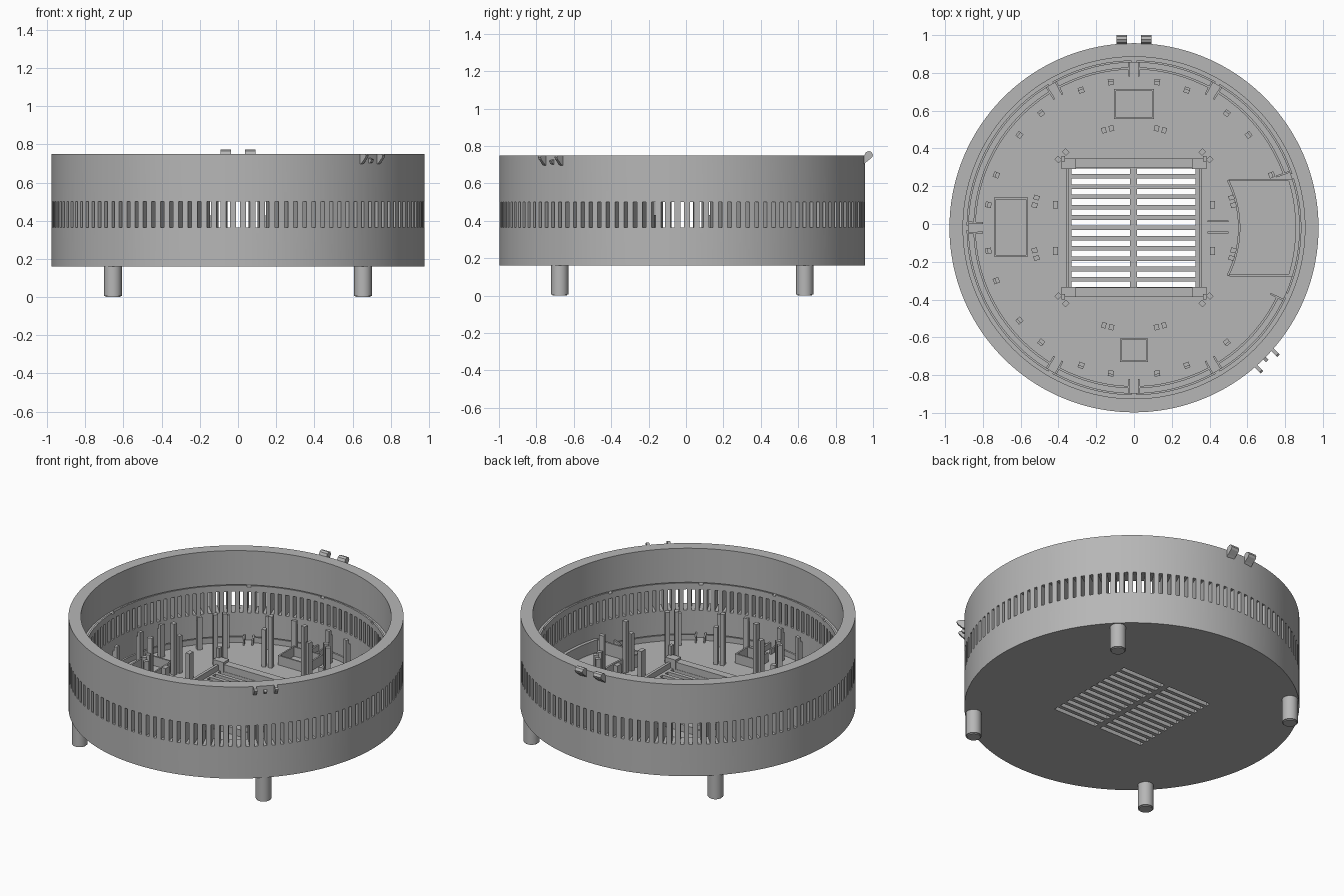
import bpy, bmesh
from math import radians, cos, sin, pi
from mathutils import Matrix, Vector

if "Cube" in bpy.data.objects:
    bpy.data.objects.remove(bpy.data.objects["Cube"])

CENTER_Y = -0.02
FLOOR, BASE, RIM, LEDGE = 0.19, 0.16, 0.75, 0.53
OUTER, INNER, LOWER = 0.977, 0.905, 0.875

grey = bpy.data.materials.new("matte_grey")
grey.use_nodes = True
grey.diffuse_color = (0.47, 0.47, 0.47, 1)
grey.node_tree.nodes["Principled BSDF"].inputs["Base Color"].default_value = grey.diffuse_color


def finish(name, bm, smooth=False):
    bmesh.ops.recalc_face_normals(bm, faces=bm.faces)
    mesh = bpy.data.meshes.new(name)
    bm.to_mesh(mesh)
    bm.free()
    mesh.materials.append(grey)
    ob = bpy.data.objects.new(name, mesh)
    bpy.context.collection.objects.link(ob)
    ob.location.y = CENTER_Y
    if smooth:
        shade(ob)
    return ob


def shade(ob):
    bpy.ops.object.select_all(action='DESELECT')
    ob.select_set(True)
    bpy.context.view_layer.objects.active = ob
    bpy.ops.object.shade_smooth_by_angle(angle=radians(30))


def turn(deg):
    return Matrix.Rotation(radians(deg), 4, 'Z')


def box(bm, x, y, sx, sy, z0, z1, deg=0):
    """Box centred at x, y, then turned about the body's axis."""
    m = (turn(deg) @ Matrix.Translation((x, y, (z0 + z1) / 2))
         @ Matrix.Diagonal((sx, sy, z1 - z0, 1)))
    bmesh.ops.create_cube(bm, size=1, matrix=m)


def arc(bm, r0, r1, a0, a1, z0, z1):
    """Curved wall between two radii and two angles."""
    n = max(2, round((a1 - a0) / 1.5))
    prev = first = None
    for i in range(n + 1):
        m = turn(a0 + (a1 - a0) * i / n)
        cur = [bm.verts.new(m @ Vector((r, 0, z)))
               for r, z in ((r0, z0), (r1, z0), (r1, z1), (r0, z1))]
        if prev:
            for k in range(4):
                bm.faces.new((prev[k], prev[k - 1], cur[k - 1], cur[k]))
        first = first or cur
        prev = cur
    bm.faces.new(first)
    bm.faces.new(prev)


def lug(bm, profile, width, deg, shift=0):
    """Radial profile given a width along the tangent."""
    m = turn(deg)
    sides = [[bm.verts.new(m @ Vector((r, shift + s * width / 2, z))) for r, z in profile]
             for s in (-1, 1)]
    bm.faces.new(sides[0])
    bm.faces.new(sides[1])
    for k in range(len(profile)):
        bm.faces.new((sides[0][k - 1], sides[0][k], sides[1][k], sides[1][k - 1]))


# Round body: floor and stepped wall in one lathe
bm = bmesh.new()
SEG = 240
rings = [[bm.verts.new((r * cos(2 * pi * (i + .5) / SEG), r * sin(2 * pi * (i + .5) / SEG), z))
          for i in range(SEG)]
         for r, z in ((OUTER, BASE), (OUTER, RIM), (INNER, RIM),
                      (INNER, LEDGE), (LOWER, LEDGE), (LOWER, FLOOR))]
for a, b in zip(rings, rings[1:]):
    for i in range(SEG):
        bm.faces.new((a[i - 1], a[i], b[i], b[i - 1]))
bm.faces.new(rings[0])
bm.faces.new(rings[-1])
body = finish("round_body", bm)

# Cutter for wall vents and floor grille
bm = bmesh.new()
for i in range(120):
    box(bm, 0.925, 0, 0.2, 0.021, 0.365, 0.50, i * 3)
for i in range(12):
    for x in (-0.175, 0.17):
        box(bm, x, (i - 5.5) * 0.0545, 0.31, 0.03, 0.1, 0.3)
cutter = finish("vent_cutter", bm)
cutter.hide_render = True
cutter.hide_viewport = True
cut = body.modifiers.new("vents", 'BOOLEAN')
cut.operation = 'DIFFERENCE'
cut.solver = 'EXACT'
cut.object = cutter
bpy.context.view_layer.update()
cut_mesh = bpy.data.meshes.new_from_object(body.evaluated_get(bpy.context.evaluated_depsgraph_get()))
body.modifiers.clear()
body.data = cut_mesh
bpy.data.objects.remove(cutter)
shade(body)

# Four feet
bm = bmesh.new()
for sx in (-1, 1):
    for sy in (-1, 1):
        bmesh.ops.create_cone(bm, cap_ends=True, segments=32, radius1=0.046, radius2=0.046,
                              depth=0.17, matrix=Matrix.Translation((sx * .655, sy * .655, 0.085)))
bottom = [e for e in bm.edges if all(v.co.z < 0.01 for v in e.verts)]
bmesh.ops.bevel(bm, geom=bottom, offset=0.006, segments=2, affect='EDGES')
finish("feet", bm, True)

# Broken ring on the floor with end ribs, and lip on the ledge
fence, lip = bmesh.new(), bmesh.new()
stops = [18, 60, 90, 120, 180, 240, 270, 300, 336]
for a, b in zip(stops, stops[1:]):
    a, b = a + 1.8, b - 1.8
    arc(fence, 0.838, 0.850, a, b, FLOOR - .005, 0.225)
    for end in (a, b):
        box(fence, 0.838, 0, 0.075, 0.01, FLOOR - .005, 0.225, end)
for a, b in zip(stops, stops[1:] + [378]):
    arc(lip, LOWER, 0.886, a + 0.8, b - 0.8, LEDGE - .005, LEDGE + .01)
finish("floor_ring", fence, True)
finish("ledge_lip", lip, True)

# Outer ring of short posts, either side of each 30 degree mark
bm = bmesh.new()
for k in range(12):
    for off in (-9, 9):
        if (k, off) not in ((0, 9), (0, -9), (11, 9), (11, -9)):
            box(bm, 0.775, 0, 0.02, 0.03, FLOOR - .005, 0.40, k * 30 + off)
            box(bm, 0.79, 0, 0.012, 0.03, FLOOR - .005, 0.37, k * 30 + off)
finish("outer_posts", bm)

# Inner ring of tall stepped posts
bm = bmesh.new()
for q in range(4):
    for a, side in ((15, 1), (75, -1), (45, 1), (45, -1)):
        spread = 2.2 if a != 45 else 3
        box(bm, 0.54, 0, 0.03, 0.026, FLOOR - .005, 0.52, q * 90 + a - side * spread)
        box(bm, 0.54, 0, 0.03, 0.024, FLOOR - .005, 0.43, q * 90 + a + side * spread)
for x in (-0.416, 0.416):
    for y in (-0.122, 0.122):
        box(bm, x, y, 0.028, 0.042, FLOOR - .005, 0.36)
finish("inner_posts", bm)

# Raised frame around the floor grille
bm = bmesh.new()
for s in (-1, 1):
    box(bm, 0, s * 0.342, 0.62, 0.05, FLOOR - .005, 0.235)
    box(bm, s * 0.352, 0, 0.018, 0.66, FLOOR - .005, 0.225)
    for t in (-1, 1):
        box(bm, s * 0.345, t * 0.34, 0.075, 0.055, FLOOR - .005, 0.25)
        box(bm, s * 0.375, t * 0.365, 0.02, 0.03, FLOOR - .005, 0.31)
finish("grille_frame", bm)


# Open rectangular trays on the floor
def tray(name, x0, x1, y0, y1, height, t=0.01):
    bm = bmesh.new()
    cx, cy = (x0 + x1) / 2, (y0 + y1) / 2
    for x in (x0, x1):
        box(bm, x, cy, t, y1 - y0 + t, FLOOR - .005, height)
    for y in (y0, y1):
        box(bm, cx, y, x1 - x0 - t, t, FLOOR - .005, height)
    finish(name, bm)


tray("back_tray", -0.10, 0.10, 0.58, 0.73, 0.25)
tray("right_tray", -0.735, -0.566, -0.148, 0.155, 0.25)
tray("front_tray", -0.07, 0.07, -0.705, -0.59, 0.25)

# Side compartment with a bowed inner wall
bm = bmesh.new()
for s in (-1, 1):
    box(bm, 0.675, s * 0.253, 0.34, 0.012, FLOOR - .005, 0.27)
    box(bm, 0.445, s * 0.03 + 0.005, 0.11, 0.008, FLOOR - .005, 0.23)
arc(bm, 0.551, 0.563, -27, 27, FLOOR - .005, 0.27)
arc(bm, 0.855, LOWER, -17, 17, FLOOR - .005, 0.27)
finish("side_compartment", bm, True)

# Hinge lugs at the back of the rim
bm = bmesh.new()
hinge = [(.97, .70), (.985, .715), (1.014, .738), (1.02, .752),
         (1.012, .768), (.997, .773), (.982, .766), (.97, .745)]
for shift in (-0.065, 0.065):
    lug(bm, hinge, 0.055, 90, shift)
finish("hinge_lugs", bm)

# Latch lugs at the front left of the rim
bm = bmesh.new()
latch = [(.97, .695), (.985, .70), (1.015, .73), (1.02, .742), (1.01, .75), (.97, .75)]
small = [(.97, .70), (.99, .705), (.998, .72), (.97, .73)]
for shift in (-0.062, 0.062):
    lug(bm, latch, 0.018, -45, shift)
lug(bm, small, 0.018, -45)
finish("latch_lugs", bm)
